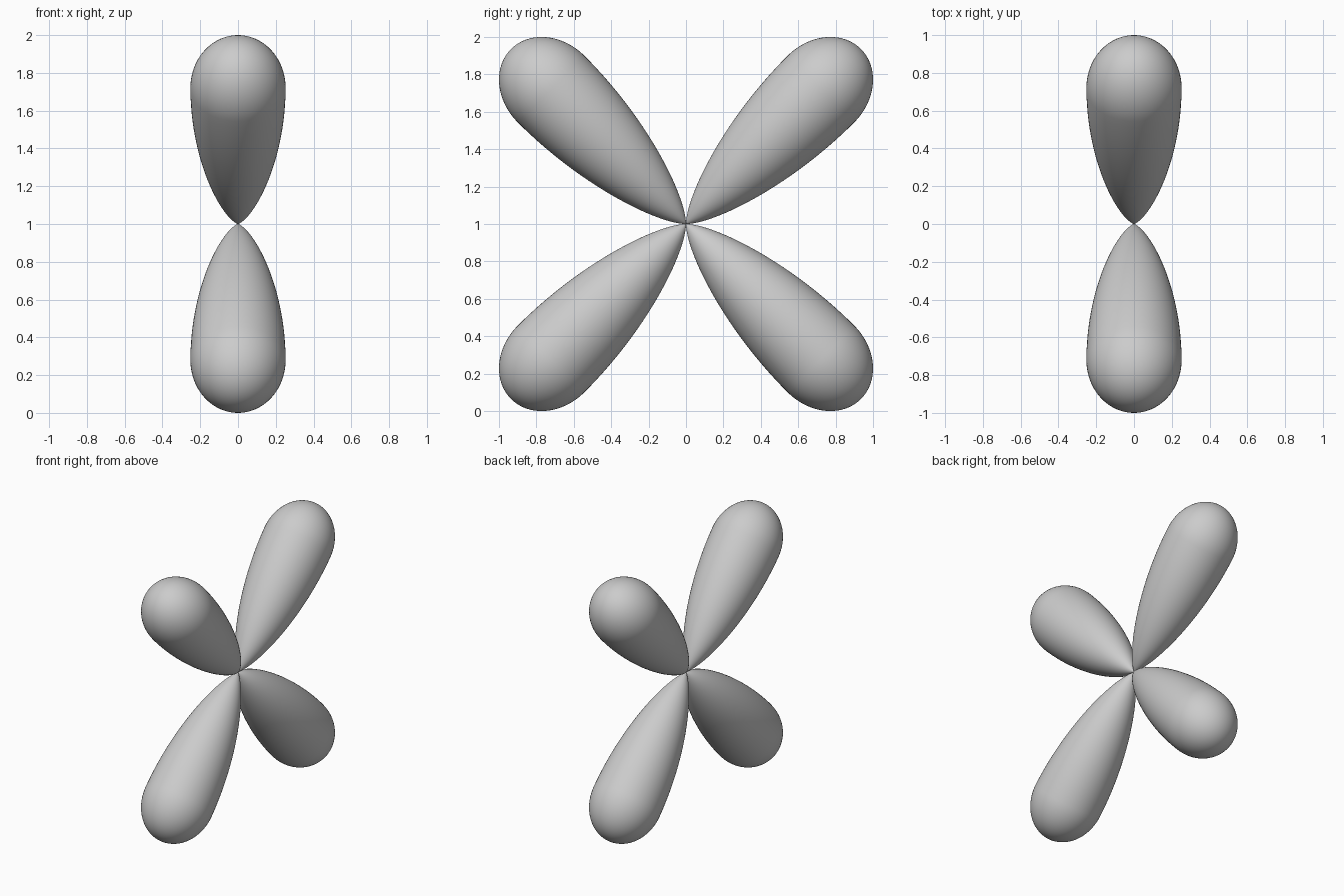
import bpy, bmesh
from math import sin, cos, pi
from mathutils import Vector, Matrix
from mathutils.geometry import interpolate_bezier

cube = bpy.data.objects.get("Cube")
if cube:
    bpy.data.objects.remove(cube, do_unlink=True)

# Single plain grey
grey = bpy.data.materials.new("plain grey")
grey.use_nodes = True
colour = (0.6, 0.6, 0.6, 1)
grey.diffuse_color = colour
grey.node_tree.nodes["Principled BSDF"].inputs["Base Color"].default_value = colour

WIDEST, RADIUS, CAP = 1.02, 0.252, 0.303


def lobe_profile():
    """Radius (x) against length (z), from the pinched base to the round tip."""
    body = interpolate_bezier(Vector((0, 0, 0)), Vector((0.1, 0, 0.1)),
                              Vector((RADIUS, 0, 0.52)), Vector((RADIUS, 0, WIDEST)), 32)
    steps = 20
    cap = [Vector((RADIUS * cos(i / steps * pi / 2), 0,
                   WIDEST + CAP * sin(i / steps * pi / 2))) for i in range(1, steps + 1)]
    return list(body) + cap


def make_lobe(name, angle):
    """Teardrop lathed about its length, then tilted out from the centre."""
    bm = bmesh.new()
    verts = [bm.verts.new(p) for p in lobe_profile()]
    edges = [bm.edges.new(pair) for pair in zip(verts, verts[1:])]
    bmesh.ops.spin(bm, geom=verts + edges, cent=(0, 0, 0), axis=(0, 0, 1),
                   angle=2 * pi, steps=64, use_merge=False)
    bmesh.ops.remove_doubles(bm, verts=bm.verts, dist=0.0001)
    bmesh.ops.recalc_face_normals(bm, faces=bm.faces)
    bm.transform(Matrix.Translation((0, 0, 1)) @ Matrix.Rotation(angle, 4, 'X'))
    for face in bm.faces:
        face.smooth = True
    mesh = bpy.data.meshes.new(name)
    bm.to_mesh(mesh)
    bm.free()
    mesh.materials.append(grey)
    bpy.context.collection.objects.link(bpy.data.objects.new(name, mesh))


# Four lobes crossing in the front-to-back plane
names = ("upper_front_lobe", "lower_front_lobe", "lower_back_lobe", "upper_back_lobe")
for i, name in enumerate(names):
    make_lobe(name, pi / 4 + i * pi / 2)
